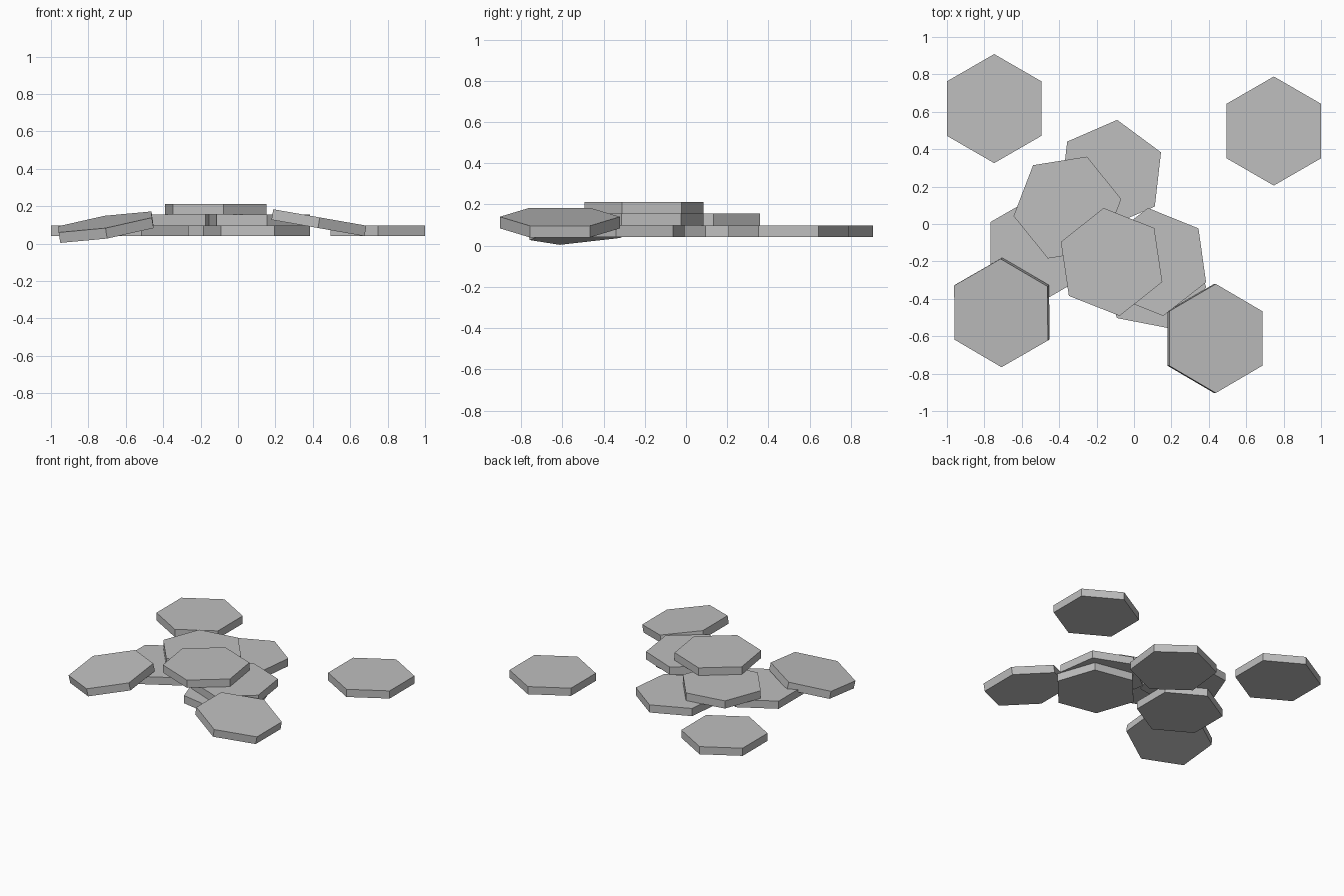
import bpy
import math
from mathutils import Matrix, Vector

cube = bpy.data.objects.get("Cube")
if cube:
    bpy.data.objects.remove(cube, do_unlink=True)

RADIUS, THICK = 0.2915, 0.057
LAYER_TOPS = (0.098, 0.155, 0.212)

# One plain grey for every tile
grey = bpy.data.materials.new("tile_grey")
grey.use_nodes = True
grey.diffuse_color = (0.52, 0.52, 0.52, 1)
grey.node_tree.nodes["Principled BSDF"].inputs["Base Color"].default_value = grey.diffuse_color


def hex_tile(name, x, y, top, yaw=90, slope=(0, 0)):
    """Hexagonal slab; yaw aims a corner, slope is the rise along x and y."""
    bpy.ops.mesh.primitive_cylinder_add(vertices=6, radius=RADIUS, depth=THICK)
    tile = bpy.context.object
    tile.name = tile.data.name = name
    # Put the origin at the top face, with a corner on +x
    tile.data.transform(Matrix.Translation((0, 0, -THICK / 2)) @ Matrix.Rotation(math.pi / 2, 4, 'Z'))
    normal = Vector((-slope[0], -slope[1], 1))
    tilt = Vector((0, 0, 1)).rotation_difference(normal).to_matrix().to_4x4()
    spin = Matrix.Rotation(math.radians(yaw), 4, 'Z')
    tile.matrix_world = Matrix.Translation((x, y, top)) @ tilt @ spin
    tile.data.materials.append(grey)
    return tile


low, middle, high = LAYER_TOPS

# Loose tiles lying flat
hex_tile("loose_tile_back_right", -0.7475, 0.617, low)
hex_tile("loose_tile_back_left", 0.7475, 0.497, low)

# Bottom layer of the pile
hex_tile("pile_bottom_back", -0.123, 0.267, low, 83.5)
hex_tile("pile_bottom_right", -0.516, -0.136, low)
hex_tile("pile_bottom_front", 0.10, -0.283, low, -11)

# Middle layer and the top tile
hex_tile("pile_middle_right", -0.356, 0.088, middle, 9)
hex_tile("pile_middle_left", 0.115, -0.203, middle, 98)
hex_tile("pile_top", -0.12, -0.203, high, 98.5)

# Tiles leaning on the pile
hex_tile("leaning_tile_right", -0.711, -0.476, 0.116, 90, (0.16, 0.115))
hex_tile("leaning_tile_left", 0.4375, -0.612, 0.14, 90, (-0.176, 0))
